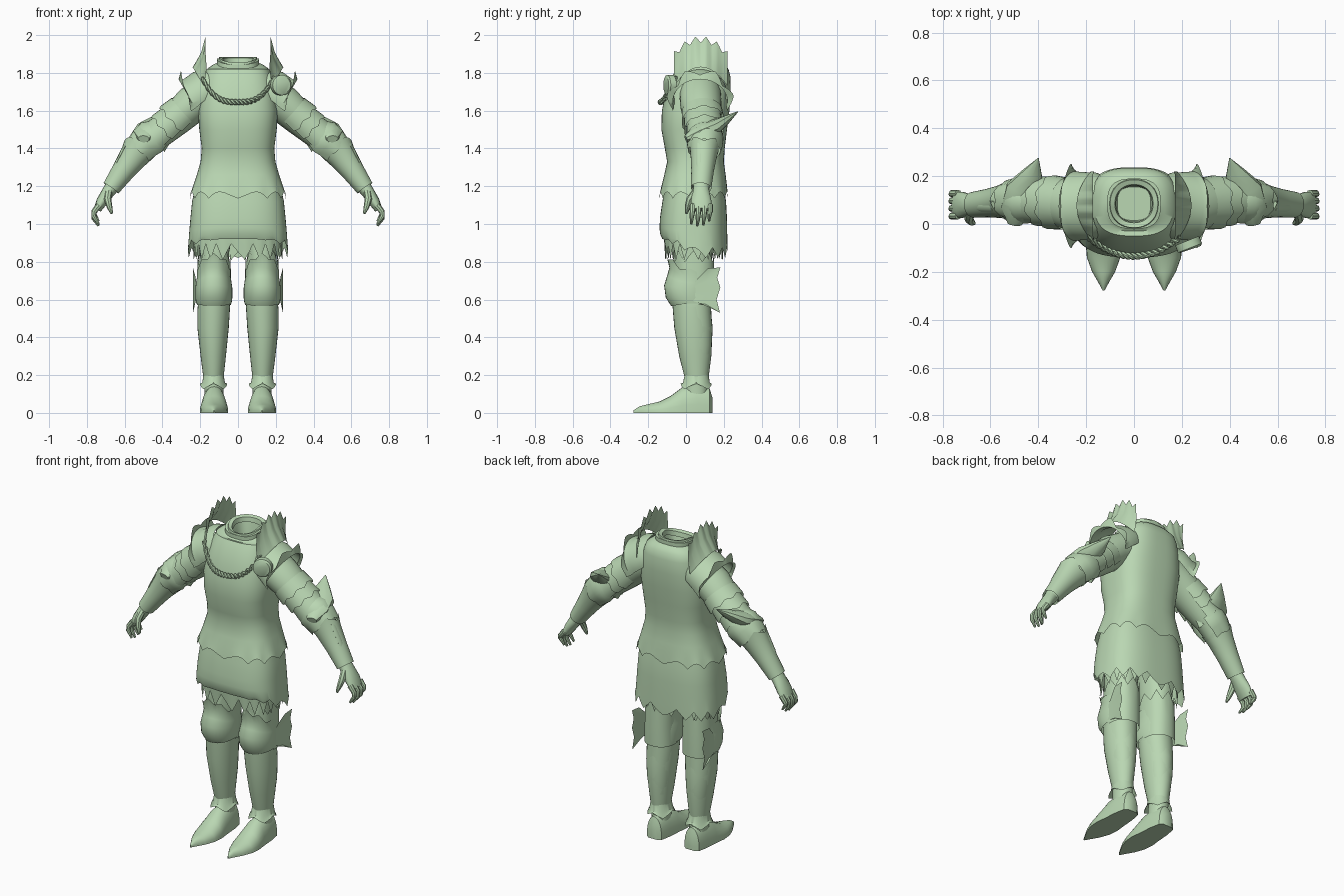
import bpy, bmesh, math
from mathutils import Vector as V

TAU = math.tau
mat = bpy.data.materials.new("pale_green")
mat.diffuse_color = (0.49, 0.68, 0.45, 1)


def tri(a, k):
    """Zigzag 0..1 with k teeth per turn."""
    return abs(((a * k / TAU) % 1) * 2 - 1)


def front(a):
    return max(0.0, -math.sin(a))


def skin(name, rings, closed=True, caps=(False, False), mirror=False, angle=40):
    """Join rows of points with quads; optionally add the mirrored copy."""
    bm = bmesh.new()
    for sx in ((1, -1) if mirror else (1,)):
        rows = [[bm.verts.new((p[0] * sx, p[1], p[2])) for p in r] for r in rings]
        n = len(rows[0])
        for r0, r1 in zip(rows, rows[1:]):
            for i in range(n if closed else n - 1):
                j = (i + 1) % n
                bm.faces.new((r0[i], r0[j], r1[j], r1[i]))
        if caps[0]:
            bm.faces.new(rows[0])
        if caps[1]:
            bm.faces.new(rows[-1])
    bmesh.ops.recalc_face_normals(bm, faces=bm.faces)
    me = bpy.data.meshes.new(name)
    bm.to_mesh(me)
    bm.free()
    ob = bpy.data.objects.new(name, me)
    bpy.context.collection.objects.link(ob)
    me.materials.append(mat)
    bpy.ops.object.select_all(action='DESELECT')
    ob.select_set(True)
    bpy.context.view_layer.objects.active = ob
    bpy.ops.object.shade_smooth_by_angle(angle=math.radians(angle))
    return ob


def ring(z, cx, hw, y0, y1, n=48, p=2.5, hem=None):
    """Horizontal rounded section; hem shifts each point's height."""
    out = []
    for i in range(n):
        a = TAU * i / n
        c, s = math.cos(a), math.sin(a)
        x = cx + hw * math.copysign(abs(c) ** (2 / p), c)
        y = (y0 + y1) / 2 + (y1 - y0) / 2 * math.copysign(abs(s) ** (2 / p), s)
        out.append((x, y, z + (hem(a) if hem else 0)))
    return out


def tube(name, path, n=16, arc=None, jag=None, caps=(False, False), mirror=True):
    """Sweep along (x, y, z, r, ry); jag = (teeth, radial, along) at the end."""
    pts = [V(p[:3]) for p in path]
    rings = []
    for k, p in enumerate(path):
        t = (pts[min(k + 1, len(pts) - 1)] - pts[max(k - 1, 0)]).normalized()
        ref = V((0, 1, 0)) if abs(t.y) < 0.75 else V((1, 0, 0))
        u = t.cross(ref).normalized()
        v = u.cross(t)
        r, ry = p[3], p[-1]
        row = []
        for i in range(n):
            a = TAU * i / n if not arc else -arc + 2 * arc * i / (n - 1)
            g = tri(a + TAU / 2 / jag[0], jag[0]) if jag and k == len(path) - 1 else 0
            m = 1 + (jag[1] * g if jag else 0)
            row.append(pts[k] + u * r * m * math.cos(a) + v * ry * m * math.sin(a)
                       + t * (jag[2] * g if jag else 0))
        rings.append(row)
    return skin(name, rings, arc is None, caps, mirror)


# Torso with scalloped hem, shoulders and open collar
tilt = lambda a: -0.03 * front(a)
scallop = lambda a: -0.015 + 0.035 * abs(math.sin(a * 6))
T = [(1.15, .253, -.14, .222, scallop), (1.2, .238, -.13, .217, None),
     (1.26, .218, -.115, .21, None), (1.33, .198, -.1, .2, None),
     (1.4, .192, -.112, .205, None), (1.5, .205, -.13, .217, None),
     (1.6, .212, -.128, .23, None), (1.7, .198, -.105, .237, None),
     (1.78, .18, -.075, .235, None), (1.82, .165, -.05, .225, None),
     (1.845, .13, -.03, .205, tilt), (1.852, .112, -.02, .19, tilt),
     (1.875, .112, -.02, .19, tilt), (1.875, .098, -.008, .178, tilt),
     (1.84, .085, .0, .17, tilt), (1.74, .07, .015, .155, None)]
skin("torso", [ring(z, 0, w, a, b, 72, 2.8, h) for z, w, a, b, h in T], caps=(False, True))

# Collar inner rim
skin("collar_rim", [ring(z, 0, w, .085 - w, .085 + w, 36, 2.2, tilt)
                    for z, w in ((1.862, .105), (1.885, .1), (1.878, .08), (1.85, .075))])

# Outer skirt: raised at the front, ragged at the sides and back
hem = lambda a: .1 * front(a) ** .6 + .055 * tri(a, 14) * (1 - front(a))
S = [(1.2, .225, -.11, .2, None), (1.12, .243, -.125, .212, None),
     (1.03, .252, -.138, .217, None), (.96, .258, -.14, .218, lambda a: .02 * front(a)),
     (.89, .263, -.138, .22, lambda a: .06 * front(a)), (.82, .265, -.125, .22, hem)]
skin("skirt", [ring(z, 0, w, a, b, 112, 2.7, h) for z, w, a, b, h in S])
# Under skirt with pointed teeth
skin("under_skirt", [ring(1.0, 0, .235, -.12, .195, 80, 2.7),
                     ring(.9, 0, .235, -.115, .195, 80, 2.7),
                     ring(.81, 0, .235, -.11, .195, 80, 2.7, lambda a: .085 * tri(a + TAU / 80, 20))])

# Legs, from thigh to ankle
L = [(1.0, .12, .1, -.06, .15), (.85, .125, .078, -.065, .14), (.7, .125, .08, -.07, .135),
     (.57, .128, .085, -.068, .132), (.46, .132, .08, -.055, .138), (.36, .132, .072, -.04, .137),
     (.27, .13, .06, -.022, .128), (.2, .13, .05, -.002, .115), (.1, .127, .05, -.005, .115)]
skin("leg", [ring(*l, n=28, p=2.2) for l in L], mirror=True)

# Knee guard, higher at the front with a ridge
K = [(.74, .09, -.105, .142, .08), (.715, .09, -.088, .143, .055), (.69, .094, -.1, .145, .035),
     (.66, .098, -.116, .147, .015), (.61, .098, -.107, .147, 0), (.58, .094, -.078, .144, -.015)]
skin("knee_guard", [ring(z, .128, w, a, b, 32, 2.1,
                         lambda t, q=q, k=k: q * front(t) ** 1.5 + (.025 * tri(t, 8) if k == 0 else 0))
                    for k, (z, w, a, b, q) in enumerate(K)], mirror=True, angle=30)

# Thigh plate with ragged top, behind the knee
skin("thigh_plate", [ring(.57, .128, .09, -.05, .148, 32, 2.3),
                     ring(.7, .128, .088, -.06, .15, 32, 2.3),
                     ring(.8, .126, .086, -.068, .148, 32, 2.3, lambda t: .06 * tri(t, 8))], mirror=True)

# Scalloped fin on the outside of each knee
inner = [(.02, .6), (.03, .62), (.035, .64), (.04, .655), (.04, .67), (.045, .685), (.05, .7)]
outer = [(.12, .56), (.18, .53), (.162, .6), (.182, .665), (.165, .715), (.182, .77), (.115, .765)]
mid = [((a[0] + b[0]) / 2, (a[1] + b[1]) / 2) for a, b in zip(inner, outer)]
skin("knee_fin", [[(x, y, z) for y, z in row] for x, row in ((.222, inner), (.228, mid), (.238, outer))],
     closed=False, mirror=True)

# Shin plate and flared ankle cuff
skin("shin_plate", [ring(.6, .128, .086, -.074, .13, 28, 2, lambda t: -.04 + .04 * front(t)),
                    ring(.45, .132, .083, -.062, .141, 28, 2),
                    ring(.3, .131, .067, -.036, .134, 28, 2),
                    ring(.19, .13, .054, -.008, .12, 28, 2)], mirror=True)
skin("ankle_cuff", [ring(.21, .13, .052, -.005, .118, 32, 2.2),
                    ring(.16, .129, .06, -.016, .126, 32, 2.2),
                    ring(.125, .129, .072, -.028, .136, 32, 2.2, lambda t: .03 * tri(t, 4))], mirror=True)

# Pointed shoes, swept from heel to toe
F = [(.14, .03, .08), (.125, .05, .13), (.06, .062, .155), (-.02, .068, .135), (-.08, .075, .09),
     (-.14, .07, .06), (-.2, .048, .046), (-.245, .022, .035), (-.278, .004, .014)]
skin("shoe", [[(.127 + w * math.cos(math.pi * i / 14), y, h * math.sin(math.pi * i / 14) ** .8 if 0 < i < 14 else 0)
               for i in range(15)] for y, w, h in F], caps=(True, True), mirror=True)

# Arms
tube("arm", [(.13, .075, 1.7, .1, .11), (.24, .078, 1.635, .1, .11), (.33, .09, 1.555, .09, .098),
             (.45, .1, 1.445, .07, .075), (.53, .098, 1.375, .074, .065), (.6, .09, 1.285, .054, .052),
             (.67, .08, 1.19, .04, .045)], n=24)
# Overlapping upper arm plates
for i in range(3):
    x, z = .285 + .048 * i, 1.595 - .044 * i
    tube(f"arm_plate_{i + 1}", [(x, .085 + .005 * i, z, .098 - .006 * i, .108 - .008 * i),
                                (x + .05, .09 + .005 * i, z - .045, .105 - .007 * i, .112 - .008 * i)],
         n=25, arc=2.3, jag=(8, .03, .018))
# Elbow guard with backward wing
tube("elbow_guard", [(.415, .1, 1.475, .085, .085), (.45, .1, 1.452, .105, .098),
                     (.485, .1, 1.425, .1, .095), (.52, .098, 1.39, .085, .08)],
     n=25, arc=2.5, jag=(6, .08, .012))
tube("elbow_wing", [(.50, .0, 1.45, .02, .03), (.49, .06, 1.475, .045, .07), (.46, .14, 1.505, .045, .08),
                    (.425, .21, 1.55, .025, .045), (.4, .275, 1.595, .002, .002)], n=10, caps=(True, True))
tube("elbow_spike", [(.41, .1, 1.41, .035, .03), (.345, .1, 1.455, .002, .002)], n=6, caps=(True, True))

# Flared bracer with a raised strip
tube("bracer", [(.672, .08, 1.19, .048, .054), (.605, .088, 1.285, .062, .06), (.548, .094, 1.365, .078, .07),
                (.53, .096, 1.39, .088, .075)], n=32, jag=(4, .1, .035))
tube("bracer_strip", [(.672, .075, 1.25, .008, .016), (.64, .075, 1.33, .01, .022),
                      (.59, .075, 1.425, .01, .022)], n=8, caps=(True, True))

# Hands: palm, four curled fingers and thumb
tube("palm", [(.665, .08, 1.2, .038, .04), (.69, .08, 1.165, .034, .046), (.72, .08, 1.12, .03, .056),
              (.745, .08, 1.075, .02, .054)], n=14, caps=(True, True))
for i, y in enumerate((.034, .066, .098, .128)):
    d = (.01, 0, .005, .025)[i]
    tube(f"finger_{i + 1}", [(.735, y, 1.1, .017, .015), (.762, y, 1.065, .015, .014),
                             (.764, y - .003, 1.03 + d, .013, .012), (.738, y - .006, .99 + d, .006, .006)],
         n=8, caps=(True, True))
tube("thumb", [(.685, .05, 1.17, .02, .02), (.69, .02, 1.13, .019, .019), (.68, .008, 1.09, .015, .015),
               (.668, .002, 1.055, .007, .007)], n=8, caps=(True, True))

# Shoulder guards with spiked rim
tube("shoulder_guard", [(.12, .075, 1.735, .1, .12), (.165, .075, 1.705, .122, .14), (.215, .075, 1.667, .124, .142),
                        (.245, .075, 1.645, .14, .145), (.262, .075, 1.64, .155, .148)],
     n=41, arc=1.85, jag=(7, .24, -.01))

# Crown-shaped upright shoulder crests
rows = [[], [], []]
for i in range(41):
    s = i / 20 - 1
    y = .078 + .142 * s
    base = V((.24 - .06 * s * s, y, 1.83 - .1 * s * s))
    top = V((.172, y, 1.995 - .08 * s * s - .035 * (1 - tri(s * TAU / 2 + TAU / 10, 5))))
    rows[0].append(base)
    rows[1].append(base.lerp(top, .5) - V((.01, 0, 0)))
    rows[2].append(top)
skin("shoulder_crest", rows, closed=False, mirror=True)

# Round badge on one shoulder
tube("shoulder_disc", [(.222, -.07, 1.735, .054, .054), (.234, -.1, 1.735, .054, .054),
                       (.236, -.106, 1.735, .045, .045)], n=28, caps=(True, True), mirror=False)

# Twisted rope around the chest
for k in range(2):
    path = []
    for i in range(97):
        s = i / 48 - 1
        ph = i * .6 + k * math.pi
        path.append((.19 * s, -.135 + .078 * s * s + .008 * math.cos(ph),
                     1.645 + .13 * abs(s) ** 3 + .009 * math.sin(ph), .008))
    tube(f"rope_strand_{k + 1}", [(p[0], p[1], p[2], p[3], p[3]) for p in path], n=6, mirror=False)
